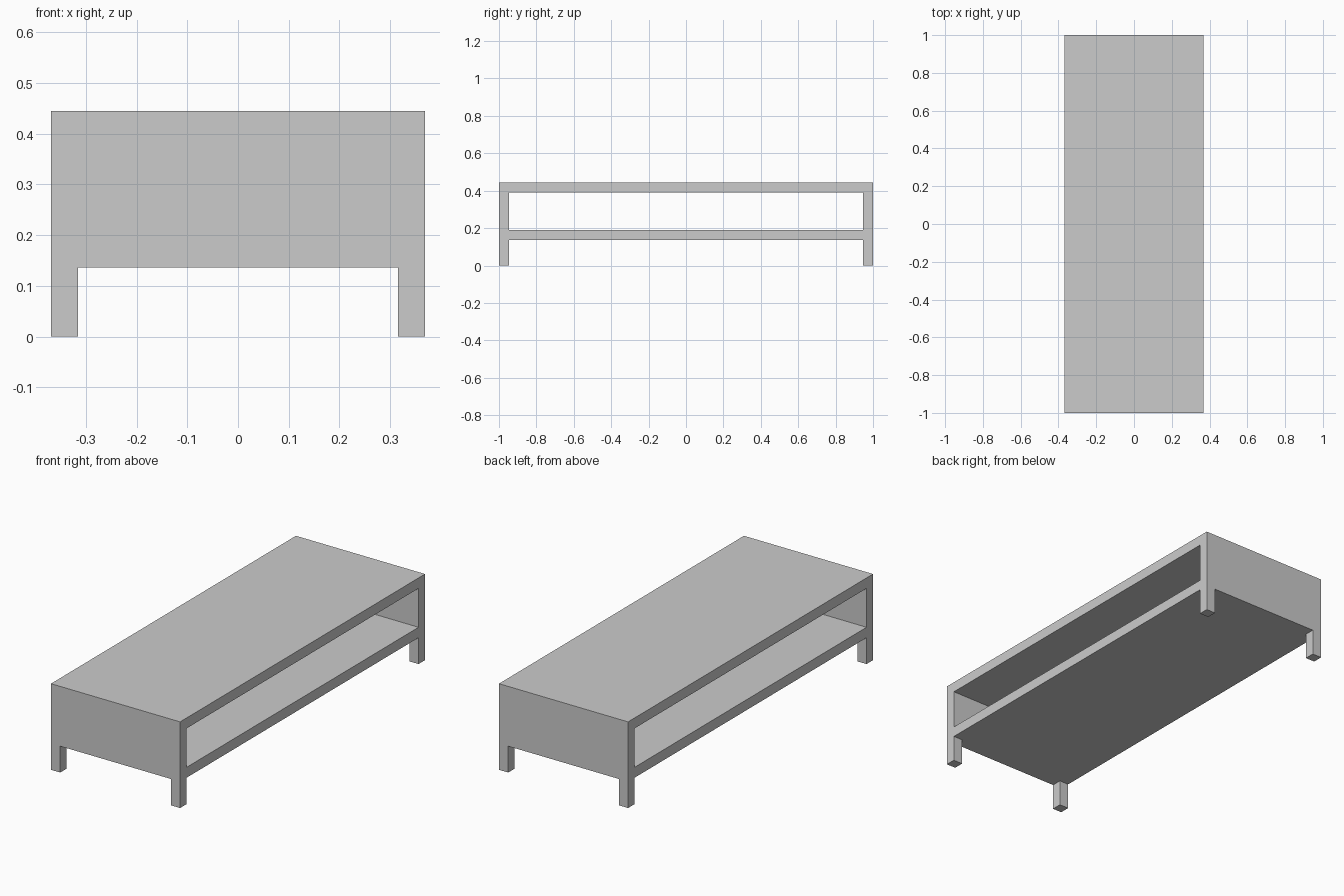
import bpy

if "Cube" in bpy.data.objects:
    bpy.data.objects.remove(bpy.data.objects["Cube"])

W, L, T = 0.738, 2.0, 0.053   # overall width, length, board thickness
Z_LEG, Z_SHELF, Z_PANEL, Z_TOP = 0.136, 0.19, 0.391, 0.445


def box(name, centre_xy, size_xy, z0, z1):
    bpy.ops.mesh.primitive_cube_add(size=1, location=(*centre_xy, (z0 + z1) / 2))
    ob = bpy.context.object
    ob.name = name
    ob.scale = (*size_xy, z1 - z0)
    bpy.ops.object.transform_apply(location=False, rotation=False, scale=True)
    return ob


# Horizontal boards
box("lower_shelf", (0, 0), (W, L), Z_LEG, Z_SHELF)
box("table_top", (0, 0), (W, L), Z_PANEL, Z_TOP)

for sy, end in ((-1, "front"), (1, "back")):
    y = sy * (L - T) / 2
    # Upright end panel between the boards
    box(f"{end}_panel", (0, y), (W, T), Z_SHELF, Z_PANEL)
    # Square corner legs
    for sx, side in ((-1, "left"), (1, "right")):
        box(f"{end}_{side}_leg", (sx * (W - T) / 2, y), (T, T), 0, Z_LEG)
